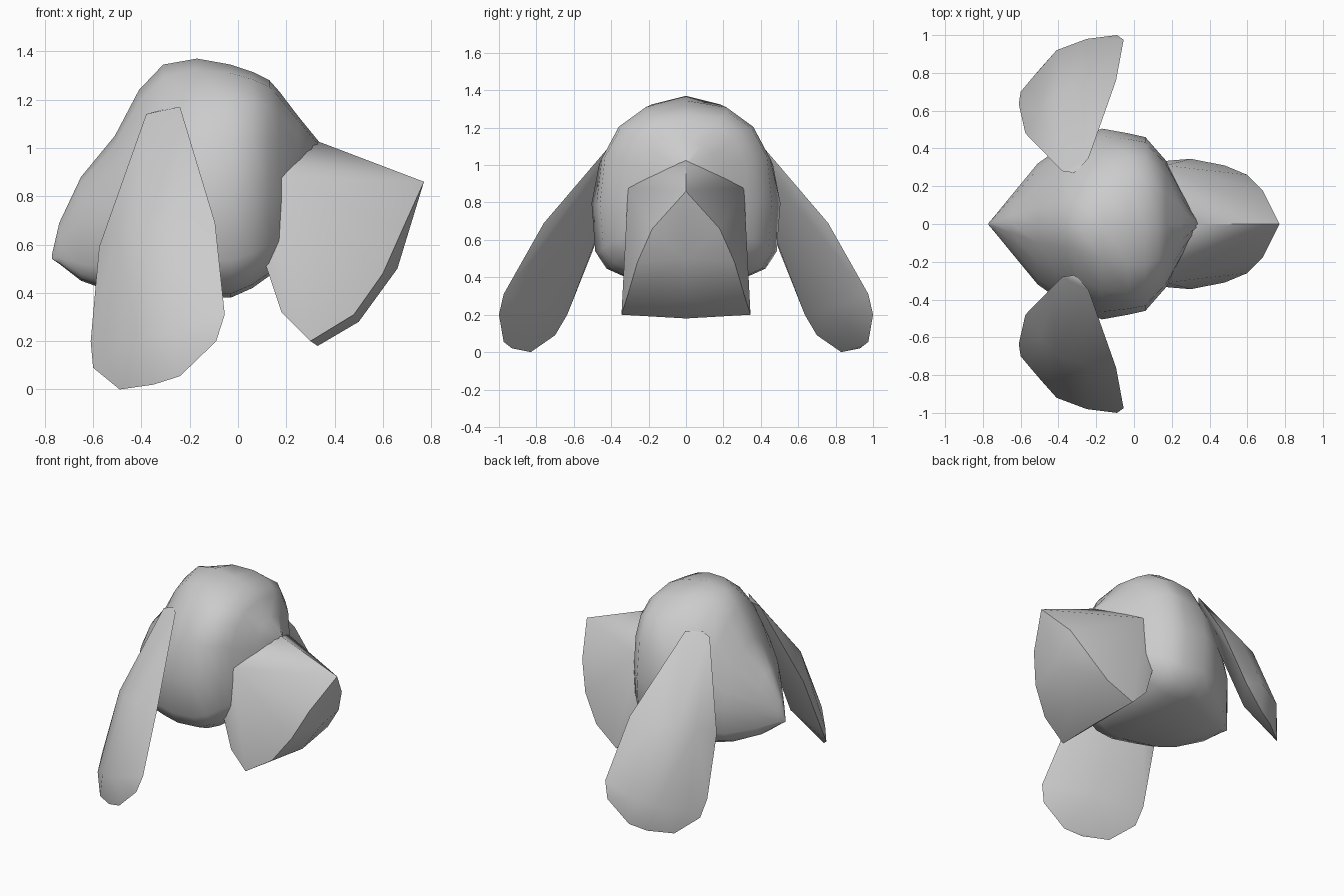
import bpy, bmesh, math

cube = bpy.data.objects.get("Cube")
if cube:
    bpy.data.objects.remove(cube, do_unlink=True)

grey = bpy.data.materials.new("plain grey")
grey.use_nodes = True
colour = (0.6, 0.6, 0.6, 1)
grey.diffuse_color = colour
grey.node_tree.nodes["Principled BSDF"].inputs["Base Color"].default_value = colour


def finish(name, bm, angle):
    bmesh.ops.recalc_face_normals(bm, faces=bm.faces)
    mesh = bpy.data.meshes.new(name)
    bm.to_mesh(mesh)
    bm.free()
    mesh.materials.append(grey)
    ob = bpy.data.objects.new(name, mesh)
    bpy.context.collection.objects.link(ob)
    bpy.ops.object.select_all(action="DESELECT")
    ob.select_set(True)
    bpy.context.view_layer.objects.active = ob
    bpy.ops.object.shade_smooth_by_angle(angle=math.radians(angle))


def hull(name, points, angle):
    bm = bmesh.new()
    for p in points:
        bm.verts.new(p)
    result = bmesh.ops.convex_hull(bm, input=bm.verts)
    loose = [g for g in result["geom_interior"] if isinstance(g, bmesh.types.BMVert)]
    bmesh.ops.delete(bm, geom=loose, context="VERTS")
    finish(name, bm, angle)


# Head: sections along x, as (x, top, bottom, half width, roundness of the top)
sections = [(-0.77, 0.56, 0.54, 0.005, 1.6), (-0.74, 0.69, 0.52, 0.04, 1.6),
            (-0.65, 0.88, 0.45, 0.15, 1.6), (-0.51, 1.05, 0.40, 0.32, 1.6),
            (-0.41, 1.24, 0.38, 0.39, 1.55), (-0.31, 1.345, 0.38, 0.45, 1.6),
            (-0.17, 1.37, 0.38, 0.505, 1.9), (-0.03, 1.345, 0.38, 0.48, 2.4),
            (0.06, 1.315, 0.42, 0.46, 2.6), (0.13, 1.28, 0.47, 0.38, 2.7),
            (0.17, 1.235, 0.50, 0.335, 2.7), (0.25, 1.13, 0.55, 0.18, 2.7),
            (0.34, 1.02, 0.60, 0.02, 2.4)]
SIDES = 16


def section_point(x, top, bottom, width, roundness, a):
    middle = bottom + (top - bottom) * 0.42
    c, s = math.cos(a), math.sin(a)
    power = 2 / roundness if s > 0 else 2 / 4
    y = math.copysign(abs(c) ** power, c) * width
    z = abs(s) ** power * ((top - middle) if s > 0 else (bottom - middle))
    return x, y, middle + z


bm = bmesh.new()
rings = [[bm.verts.new(section_point(*sec, math.tau * i / SIDES)) for i in range(SIDES)]
         for sec in sections]
for a, b in zip(rings, rings[1:]):
    for i in range(SIDES):
        j = (i + 1) % SIDES
        bm.faces.new((a[i], a[j], b[j], b[i]))
bm.faces.new(rings[0])
bm.faces.new(rings[-1])
finish("head", bm, 60)

# Snout: slanted blunt muzzle, broad where it meets the head
centre = [(0.77, 0, 0.86), (0.35, 0, 1.02), (0.0, 0, 1.13),
          (0.66, 0, 0.50), (0.50, 0, 0.28), (0.33, 0, 0.18)]
side = [(0.68, 0.18, 0.66), (0.60, 0.26, 0.48), (0.48, 0.31, 0.31),
        (0.30, 0.345, 0.20), (0.18, 0.335, 0.32), (0.11, 0.32, 0.53),
        (0.17, 0.31, 0.88), (0.05, 0.28, 0.95)]
hull("snout", centre + side + [(x, -y, z) for x, y, z in side], 60)

# Ears: drooping tapered flaps, rim first, then outer and inner bulge
rim = [(-0.38, 0.28, 1.14), (-0.31, 0.27, 1.16), (-0.24, 0.35, 1.17),
       (-0.095, 0.76, 0.69), (-0.055, 0.975, 0.31), (-0.09, 1.0, 0.20),
       (-0.24, 0.975, 0.055), (-0.35, 0.93, 0.02), (-0.49, 0.83, 0.0),
       (-0.60, 0.70, 0.09), (-0.61, 0.635, 0.20), (-0.575, 0.48, 0.59)]
bulge = [(-0.55, 0.76, 0.15), (-0.41, 0.92, 0.20), (-0.25, 0.98, 0.25),
         (-0.50, 0.60, 0.65), (-0.40, 0.70, 0.67), (-0.25, 0.75, 0.69),
         (-0.30, 0.73, 0.22), (-0.32, 0.52, 0.65)]
for name, sign in (("left_ear", 1), ("right_ear", -1)):
    hull(name, [(x, sign * y, z) for x, y, z in rim + bulge], 85)
